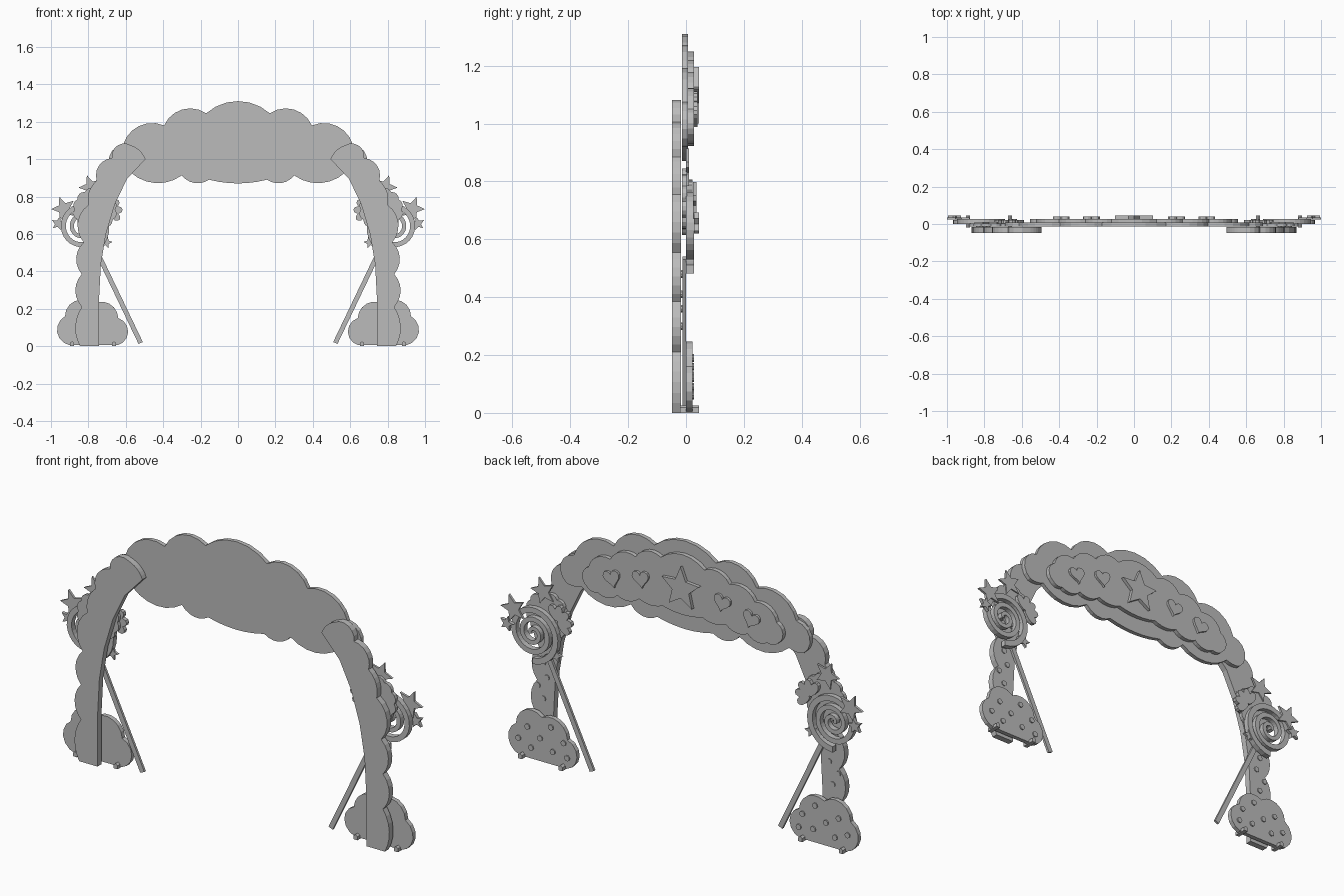
import bpy, bmesh, math
from math import sin, cos, pi, radians

if "Cube" in bpy.data.objects:
    bpy.data.objects.remove(bpy.data.objects["Cube"])

grey = bpy.data.materials.new("plain_grey")
grey.diffuse_color = (0.5, 0.5, 0.5, 1)
grey.use_nodes = True
grey.node_tree.nodes["Principled BSDF"].inputs["Base Color"].default_value = grey.diffuse_color


def slab(name, polys, y0, y1):
    """Flat shape in the xz plane (one or more joined polygons) given thickness in y."""
    bm = bmesh.new()
    verts = {}
    for poly in polys:
        face = []
        for x, z in poly:
            key = (round(x, 5), round(z, 5))
            if key not in verts:
                verts[key] = bm.verts.new((x, y0, z))
            face.append(verts[key])
        bm.faces.new(face)
    out = bmesh.ops.extrude_face_region(bm, geom=bm.faces[:])
    moved = [v for v in out["geom"] if isinstance(v, bmesh.types.BMVert)]
    bmesh.ops.translate(bm, verts=moved, vec=(0, y1 - y0, 0))
    bmesh.ops.recalc_face_normals(bm, faces=bm.faces[:])
    mesh = bpy.data.meshes.new(name)
    bm.to_mesh(mesh)
    bm.free()
    mesh.materials.append(grey)
    bpy.context.collection.objects.link(bpy.data.objects.new(name, mesh))


def pair(name, polys, y0, y1):
    """Left part and its mirror image."""
    slab("left_" + name, polys, y0, y1)
    slab("right_" + name, [[(-x, z) for x, z in p] for p in polys], y0, y1)


def scallop(points, n=6):
    """Clockwise outline; each (x, z, bulge) bows outward toward the next point."""
    out = []
    for i, (x, z, b) in enumerate(points):
        x2, z2, _ = points[(i + 1) % len(points)]
        out.append((x, z))
        if b == 0:
            continue
        dx, dz = x2 - x, z2 - z
        c = math.hypot(dx, dz)
        r = (c * c / 4 + b * b) / (2 * b)
        half = 2 * math.atan2(2 * b, c)
        for k in range(1, n):
            a = -half + 2 * half * k / n
            u = 0.5 + r * sin(a) / c
            h = r * cos(a) - (r - b)
            out.append((x + dx * u - dz / c * h, z + dz * u + dx / c * h))
    return out


def symmetric(half, bottom):
    """Complete a left half outline running from bottom to top."""
    bulges = [p[2] for p in half]
    right = []
    for i in reversed(range(len(half))):
        right.append((-half[i][0], half[i][1], bulges[i - 1] if i else bottom))
    return scallop(half + right)


def star(x, z, r, turn=0, inner=0.45):
    return [(x + (r if k % 2 == 0 else r * inner) * sin(k * pi / 5 + radians(turn)),
             z + (r if k % 2 == 0 else r * inner) * cos(k * pi / 5 + radians(turn)))
            for k in range(10)]


def disc(x, z, r, n=10):
    return [(x + r * cos(2 * pi * k / n), z + r * sin(2 * pi * k / n)) for k in range(n)]


def heart(x, z, s, turn=0):
    pts = []
    for k in range(24):
        t = 2 * pi * k / 24
        u = s * sin(t) ** 3
        v = s * (13 * cos(t) - 5 * cos(2 * t) - 2 * cos(3 * t) - cos(4 * t)) / 16
        a = radians(turn)
        pts.append((x + u * cos(a) - v * sin(a), z + u * sin(a) + v * cos(a)))
    return pts


# Scalloped banner across the top, with a raised plaque
slab("banner", [symmetric([
    (-.155, .89, .03), (-.30, .913, .05), (-.575, .93, .008), (-.655, .925, .055),
    (-.615, 1.075, .055), (-.395, 1.18, .055), (-.17, 1.245, .065)], .02)], -.014, .007)
slab("plaque", [symmetric([
    (-.11, .965, .015), (-.24, .965, .02), (-.36, .95, .02), (-.47, .935, .01),
    (-.53, .95, .03), (-.52, 1.05, .03), (-.40, 1.12, .03), (-.26, 1.17, .03),
    (-.12, 1.205, .045)], .015)], .007, .028)

# Star and hearts on the plaque
slab("centre_star", [star(0, 1.087, .108)], .028, .045)
pair("inner_heart", [heart(-.225, 1.075, .046, 10)], .028, .04)
pair("outer_heart", [heart(-.385, 1.035, .046, 18)], .028, .04)

# Curved legs with scalloped outer edges
pair("leg", [scallop([
    (-.743, 0, 0), (-.845, 0, .03), (-.835, .21, .035), (-.835, .385, .035),
    (-.825, .555, .045), (-.80, .755, .02), (-.755, .885, .035), (-.675, 1.005, .04),
    (-.57, 1.073, .012), (-.495, 1.0, 0), (-.594, .893, 0), (-.658, .76, 0),
    (-.706, .6, 0), (-.733, .44, 0), (-.743, .25, 0)])], -.048, -.017)
for i, (x, z) in enumerate([(-.80, .30), (-.83, .36), (-.78, .41), (-.80, .48)]):
    pair(f"leg_dot_{i}", [disc(x, z, .014)], -.018, -.012)

# Cloud at the foot of each leg
pair("cloud", [scallop([
    (-.645, .005, 0), (-.90, .005, .055), (-.925, .16, .052),
    (-.78, .225, .045), (-.64, .15, .055)])], 0, .022)
for i, (x, z) in enumerate([(-.91, .09), (-.86, .16), (-.84, .06), (-.79, .12),
                            (-.73, .19), (-.72, .07), (-.66, .13), (-.64, .06)]):
    pair(f"cloud_dot_{i}", [disc(x, z, .014)], .021, .028)

# Small pegs under the clouds
for i, x in enumerate((-.887, -.663)):
    pair(f"peg_{i}", [[(x - .011, 0), (x - .011, .018), (x, .026),
                       (x + .011, .018), (x + .011, 0)]], -.02, .045)

# Lollipop stick
pair("stick", [[(-.532, .012), (-.509, .022), (-.757, .54), (-.78, .53)]], -.012, 0)

# Open spiral lollipop
strip = []
steps, turns = 78, 2.8
for k in range(steps + 1):
    t = k / steps
    a = -pi / 2 + turns * 2 * pi * t
    r = .138 - .128 * t
    w = .015 * (1 - .4 * t)
    if r < w:
        w = r * .8
    strip.append([(-.83 + q * cos(a), .635 + q * sin(a)) for q in (r - w, r + w)])
pair("lollipop_spiral", [[a[0], a[1], b[1], b[0]] for a, b in zip(strip, strip[1:])], 0, .028)

# Wavy biscuit behind the lollipop
rim = [(-.765 + .108 * cos(-k * pi / 6), .73 + .108 * sin(-k * pi / 6), .014)
       for k in range(12)]
pair("biscuit", [scallop(rim, 4)], -.014, .004)

# Flower petals on the inner side
for i in range(5):
    a = radians(-35 + 38 * i)
    petal = []
    for k in range(12):
        t = 2 * pi * k / 12
        u, v = .043 - .04 * cos(t), .019 * sin(t) * (1 - .35 * cos(t))
        petal.append((-.70 + u * cos(a) - v * sin(a), .725 + u * sin(a) + v * cos(a)))
    pair(f"petal_{i}", [petal], .002, .022)

# Loose stars around each lollipop
pair("outer_star", [star(-.932, .735, .068, -20)], .024, .036)
pair("edge_star", [star(-.962, .655, .038, 12)], .028, .045)
pair("top_star", [star(-.785, .85, .068, -20)], 0, .01)
pair("lower_star", [star(-.705, .555, .035, 15)], .01, .022)
